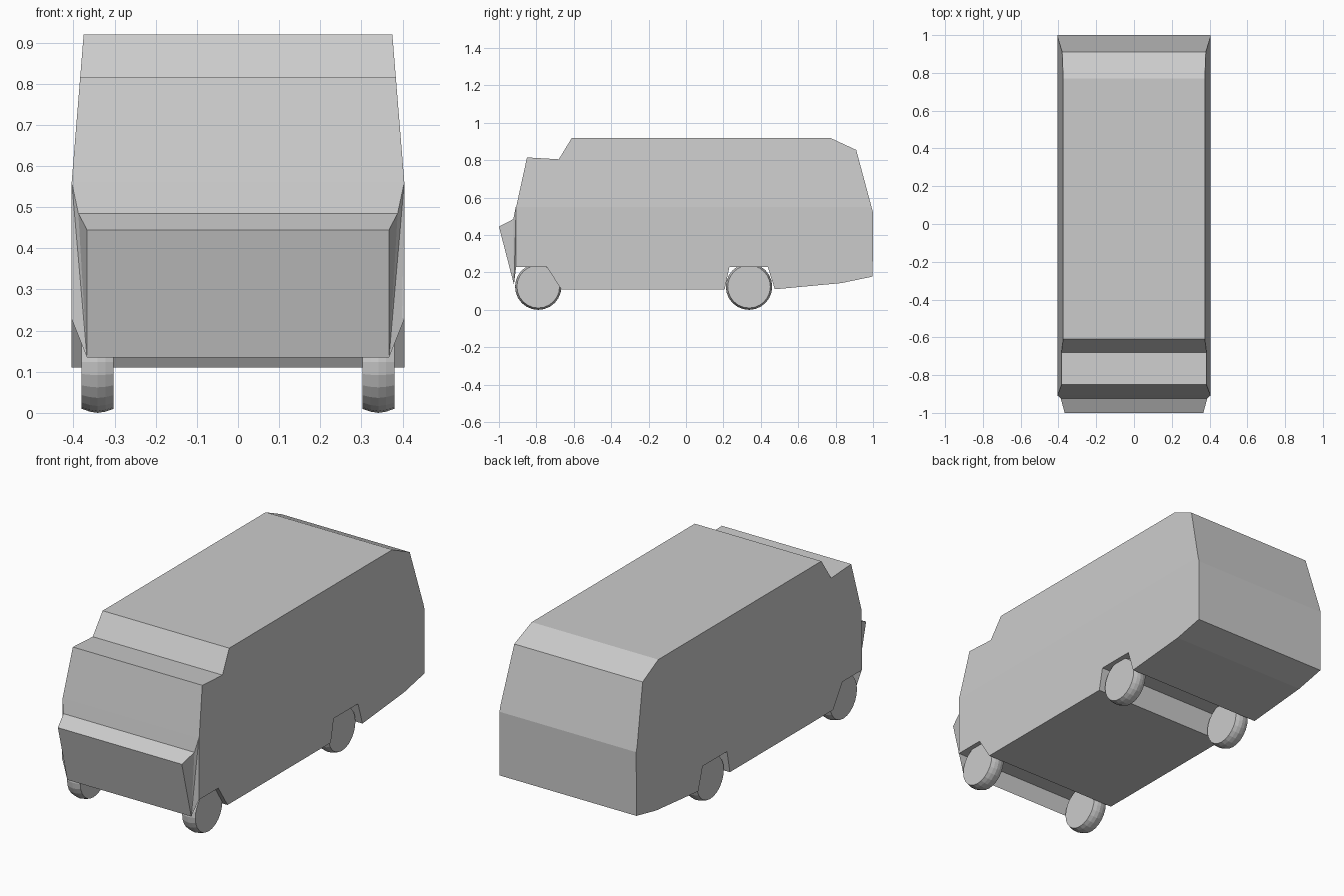
import bpy, bmesh
from math import cos, sin, pi

if "Cube" in bpy.data.objects:
    bpy.data.objects.remove(bpy.data.objects["Cube"])

BELT = 0.55  # height where the sides start leaning inwards


def finish(bm, name):
    bmesh.ops.recalc_face_normals(bm, faces=bm.faces)
    mesh = bpy.data.meshes.new(name)
    bm.to_mesh(mesh)
    bm.free()
    obj = bpy.data.objects.new(name, mesh)
    bpy.context.collection.objects.link(obj)
    return obj


def loft(bm, rings):
    """Join closed rings of points and cap both ends."""
    rows = [[bm.verts.new(p) for p in ring] for ring in rings]
    n = len(rows[0])
    for a, b in zip(rows, rows[1:]):
        for i in range(n):
            j = (i + 1) % n
            bm.faces.new((a[i], a[j], b[j], b[i]))
    return [bm.faces.new(rows[0]), bm.faces.new(rows[-1])]


# Body: side profile with wheel arches, swept across the width
profile = [(-0.91, 0.23), (-0.908, 0.55), (-0.85, 0.815), (-0.68, 0.805),
           (-0.61, 0.92), (0.77, 0.92), (0.91, 0.855), (1.0, 0.52),
           (0.998, 0.178), (0.83, 0.143), (0.475, 0.11), (0.437, 0.23),
           (0.232, 0.23), (0.207, 0.11), (-0.667, 0.11), (-0.745, 0.23)]
bm = bmesh.new()
loft(bm, [[(x, y, z) for y, z in profile] for x in (-0.405, 0.405)])
bmesh.ops.bisect_plane(bm, geom=bm.verts[:] + bm.edges[:] + bm.faces[:],
                       dist=1e-5, plane_co=(0, 0, BELT), plane_no=(0, 0, 1))
for v in bm.verts:  # lean the upper sides inwards
    inset = 0.03 * max(0, v.co.z - BELT) / (0.92 - BELT)
    v.co.x -= inset if v.co.x > 0 else -inset
finish(bm, "body")

# Nose: wedge panel below the windscreen, (half width, y, z)
nose = [(0.405, -0.908, 0.23), (0.367, -0.92, 0.135), (0.367, -1.0, 0.445),
        (0.388, -0.923, 0.485), (0.404, -0.908, 0.56)]
bm = bmesh.new()
caps = loft(bm, [[(s * w, y, z) for w, y, z in nose] for s in (-1, 1)])
bmesh.ops.triangulate(bm, faces=caps)
finish(bm, "nose")

# Wheels: low-poly barrels, (x, radius) across the tread
SIDES = 24
tread = [(0.302, 0.114), (0.322, 0.121), (0.341, 0.124), (0.36, 0.121), (0.38, 0.114)]
for end, yc in (("front", -0.79), ("rear", 0.337)):
    for side, s in (("left", -1), ("right", 1)):
        bm = bmesh.new()
        loft(bm, [[(s * x, yc + r * cos(2 * pi * i / SIDES),
                    0.124 + r * sin(2 * pi * i / SIDES)) for i in range(SIDES)]
                  for x, r in tread])
        finish(bm, f"{end}_{side}_wheel")
